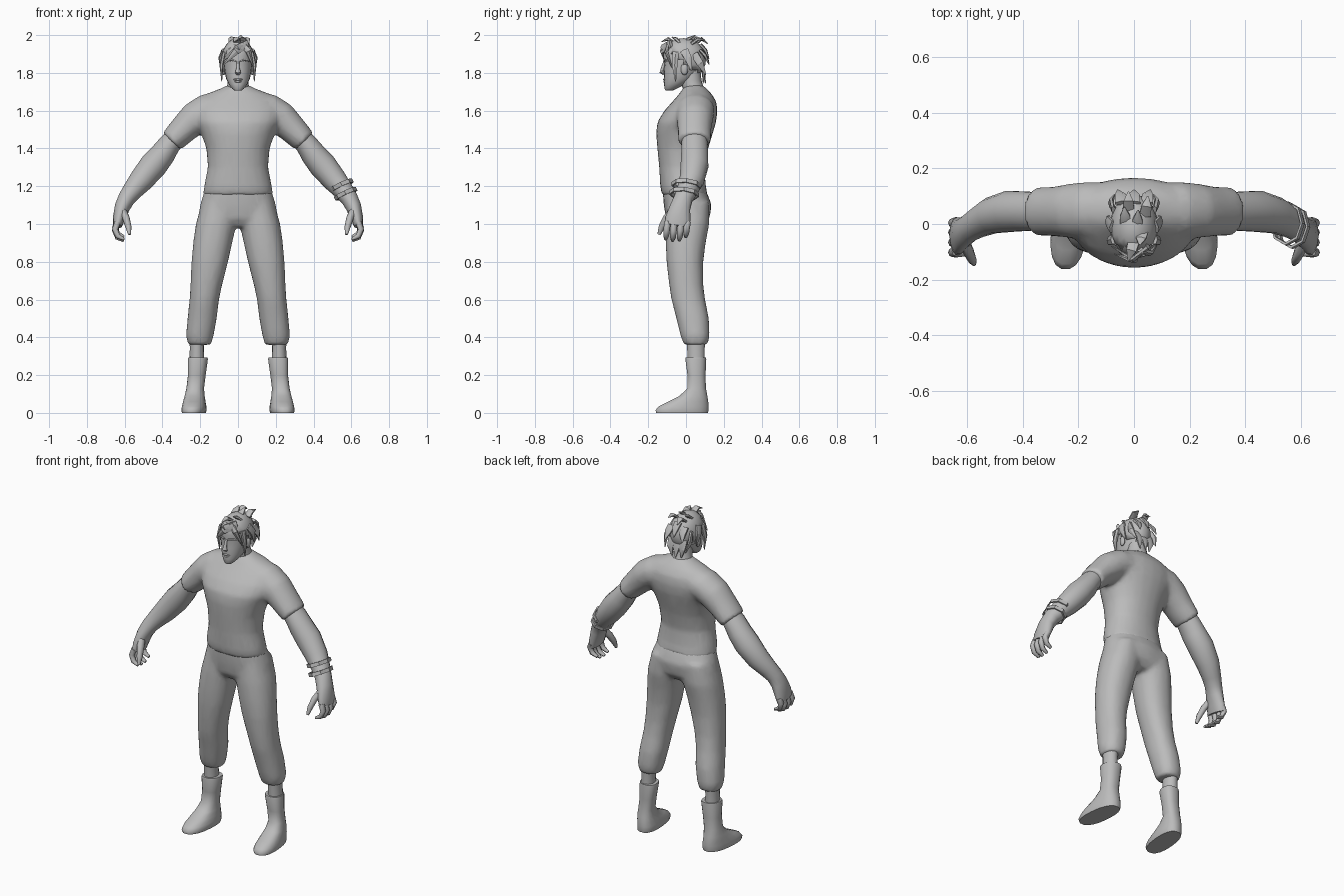
import bpy, bmesh, math
from mathutils import Vector

grey = bpy.data.materials.new("plain grey")
grey.diffuse_color = (0.5, 0.5, 0.5, 1)


def oval(c, u, v, n, power=2.0):
    """Closed cross-section: centre c, half axes u and v, n points."""
    pts = []
    for i in range(n):
        a = 2 * math.pi * i / n
        ca, sa = math.cos(a), math.sin(a)
        pts.append(c + u * math.copysign(abs(ca) ** (2 / power), ca)
                   + v * math.copysign(abs(sa) ** (2 / power), sa))
    return pts


def skin(bm, rings):
    """Bridge cross-sections and cap both ends."""
    vs = [[bm.verts.new(p) for p in r] for r in rings]
    n = len(vs[0])
    for a, b in zip(vs, vs[1:]):
        for i in range(n):
            bm.faces.new((a[i], a[(i + 1) % n], b[(i + 1) % n], b[i]))
    bm.faces.new(vs[0])
    bm.faces.new(vs[-1])


def stack(bm, rows, n=16, side=1, power=2.0, splay=0.0):
    """Upright loft; rows are (z, x_min, x_max, y_front, y_back)."""
    rings = []
    for z, x0, x1, y0, y1 in rows:
        ring = oval(Vector(((x0 + x1) / 2, (y0 + y1) / 2, z)),
                    Vector(((x1 - x0) / 2, 0, 0)), Vector((0, (y1 - y0) / 2, 0)), n, power)
        rings.append([Vector((side * (p.x - splay * p.y), p.y, p.z)) for p in ring])
    skin(bm, rings)


def tube(bm, rows, n=12, side=1, ref=(0, 1, 0)):
    """Loft along a path; rows are (x, y, z, half thickness, half width along ref)."""
    pts = [Vector(r[:3]) for r in rows]
    rings = []
    for i, r in enumerate(rows):
        t = (pts[min(i + 1, len(pts) - 1)] - pts[max(i - 1, 0)]).normalized()
        v = Vector(ref)
        v = (v - t * v.dot(t)).normalized()
        u = v.cross(t)
        rings.append([Vector((side * p.x, p.y, p.z))
                      for p in oval(pts[i], u * r[3], v * r[4], n)])
    skin(bm, rings)


def ball(bm, c, size, seg=12):
    new = bmesh.ops.create_uvsphere(bm, u_segments=seg, v_segments=seg // 2 + 2, radius=1)["verts"]
    for v in new:
        v.co = Vector(c) + Vector((v.co.x * size[0], v.co.y * size[1], v.co.z * size[2]))


def finish(bm, name, blend=False, angle=50):
    bmesh.ops.recalc_face_normals(bm, faces=bm.faces)
    me = bpy.data.meshes.new(name)
    bm.to_mesh(me)
    bm.free()
    me.materials.append(grey)
    ob = bpy.data.objects.new(name, me)
    bpy.context.collection.objects.link(ob)
    bpy.ops.object.select_all(action='DESELECT')
    bpy.context.view_layer.objects.active = ob
    ob.select_set(True)
    bpy.ops.object.shade_smooth_by_angle(angle=math.radians(angle))
    if blend:  # melt overlapping volumes into one cloth surface
        m = ob.modifiers.new("blend", 'REMESH')
        m.mode, m.voxel_size, m.use_smooth_shade = 'VOXEL', 0.013, True
        s = ob.modifiers.new("soften", 'SMOOTH')
        s.factor, s.iterations = 0.5, 8
        d = ob.modifiers.new("reduce", 'DECIMATE')
        d.ratio = 0.3
    return ob


# Shirt: torso with two short sleeves
bm = bmesh.new()
torso = [(1.15, .186, -.127, .118), (1.2, .180, -.137, .105), (1.3, .160, -.142, .098),
         (1.4, .168, -.152, .118), (1.48, .195, -.158, .142), (1.54, .225, -.152, .160),
         (1.6, .235, -.115, .167), (1.65, .215, -.07, .160), (1.69, .165, -.035, .135),
         (1.72, .085, -.015, .105), (1.735, .06, -.005, .09)]
stack(bm, [(z, -x, x, f, b) for z, x, f, b in torso], 24, power=2.15)
for s in (1, -1):
    tube(bm, [(.09, .05, 1.61, .085, .10), (.165, .05, 1.60, .09, .102),
              (.228, .047, 1.56, .088, .098), (.285, .045, 1.505, .077, .09),
              (.352, .045, 1.437, .066, .087)], 20, s)
finish(bm, "shirt", blend=True)

# Trousers: pelvis and two gathered legs
bm = bmesh.new()
pelvis = [(.985, .17, -.075, .09), (1.03, .212, -.107, .125), (1.1, .202, -.118, .136),
          (1.15, .186, -.122, .118), (1.2, .170, -.125, .095)]
stack(bm, [(z, -x, x, f, b) for z, x, f, b in pelvis], 24, power=2.2)
for s in (1, -1):
    stack(bm, [(1.12, .01, .19, -.10, .125), (1.0, .008, .224, -.108, .124),
               (.9, .03, .238, -.108, .105), (.8, .052, .247, -.104, .092),
               (.68, .083, .252, -.09, .092), (.6, .10, .257, -.078, .102),
               (.5, .112, .268, -.052, .122), (.41, .128, .276, -.03, .126),
               (.36, .142, .265, -.012, .115)], 18, s, 2.2)
finish(bm, "trousers", blend=True)

# Limbs, hands and boots on both sides
for s, label in ((1, "left"), (-1, "right")):
    bm = bmesh.new()
    tube(bm, [(.29, .045, 1.50, .05, .06), (.36, .045, 1.425, .059, .07),
              (.40, .046, 1.368, .067, .073), (.447, .045, 1.312, .073, .075),
              (.512, .030, 1.232, .065, .066), (.560, .005, 1.175, .053, .055),
              (.590, -.014, 1.135, .046, .050), (.612, -.03, 1.09, .041, .055),
              (.630, -.042, 1.03, .033, .068), (.638, -.048, .99, .024, .066)], 14, s)
    finish(bm, label + "_arm")

    bm = bmesh.new()
    for k, y in enumerate((-.098, -.062, -.026, .008)):
        drop = (0, .008, .006, -.012)[k]
        tube(bm, [(.637, y, 1.01, .017, .018), (.651, y - .004, .972 - drop, .016, .017),
                  (.637, y - .007, .936 - drop, .014, .015),
                  (.604, y - .009, .920 - drop, .008, .009)], 8, s)
    tube(bm, [(.612, -.06, 1.075, .02, .024), (.592, -.102, 1.03, .019, .022),
              (.580, -.128, .985, .016, .017), (.574, -.143, .945, .008, .009)], 8, s)
    finish(bm, label + "_fingers")

    bm = bmesh.new()
    stack(bm, [(.40, .178, .257, .0, .105), (.34, .18, .255, .005, .10),
               (.27, .178, .258, .008, .10)], 14, s)
    finish(bm, label + "_ankle")

    bm = bmesh.new()
    stack(bm, [(.292, .166, .268, -.002, .107), (.285, .164, .27, -.004, .108),
               (.2, .176, .27, .007, .104), (.13, .185, .278, .006, .106),
               (.09, .180, .286, -.035, .114), (.06, .174, .291, -.095, .119),
               (.035, .168, .294, -.145, .121), (.015, .166, .296, -.163, .121),
               (0, .170, .293, -.16, .118)], 18, s, 2.4, .09)
    finish(bm, label + "_boot", angle=60)

# Neck
bm = bmesh.new()
stack(bm, [(1.66, -.08, .08, .0, .125), (1.72, -.059, .059, -.018, .095),
           (1.76, -.054, .054, -.03, .082), (1.83, -.052, .052, -.035, .075)], 16)
finish(bm, "neck")

# Head with tapering jaw
bm = bmesh.new()
head = [(1.706, .018, -.108, -.072), (1.716, .031, -.114, -.05), (1.74, .049, -.116, -.005),
        (1.77, .063, -.117, .04), (1.81, .071, -.117, .07), (1.85, .076, -.114, .085),
        (1.89, .077, -.12, .09), (1.93, .07, -.11, .083), (1.96, .05, -.082, .06),
        (1.975, .022, -.045, .025)]
stack(bm, [(z, -x, x, f, b) for z, x, f, b in head], 20, power=2.15)
finish(bm, "head")

# Face details
bm = bmesh.new()
tube(bm, [(0, -.113, 1.86, .006, .007), (0, -.124, 1.825, .009, .009),
          (0, -.129, 1.803, .011, .015), (0, -.117, 1.793, .006, .012)], 8, ref=(1, 0, 0))
finish(bm, "nose")
bm = bmesh.new()
ball(bm, (0, -.114, 1.765), (.024, .008, .006))
ball(bm, (0, -.112, 1.754), (.019, .008, .006))
finish(bm, "lips")
bm = bmesh.new()
for s in (1, -1):
    tube(bm, [(.012, -.116, 1.862, .006, .005), (.035, -.112, 1.868, .006, .006),
              (.06, -.088, 1.862, .004, .004)], 6, s, (0, 0, 1))
finish(bm, "brows")
bm = bmesh.new()
for s in (1, -1):
    ball(bm, (s * .077, -.008, 1.82), (.011, .02, .032), 10)
finish(bm, "ears")

# Hair cap, trimmed along a hairline sloping down to the nape
bm = bmesh.new()
ball(bm, (0, -.012, 1.872), (.087, .118, .112), 20)
cut = [f for f in bm.faces if f.calc_center_median().z < 1.855 - .95 * f.calc_center_median().y
       or f.calc_center_median().z < 1.775]
bmesh.ops.delete(bm, geom=cut, context='FACES')
cap = finish(bm, "hair_cap")
sol = cap.modifiers.new("thickness", 'SOLIDIFY')
sol.thickness = 0.012


# Hair locks: flat tapering blades (root, bend, tip, width, flat direction)
def lock(bm, root, bend, tip, w, ref):
    tube(bm, [(*root, .010, w), (*bend, .010, w * .85), (*tip, .002, .003)], 6, 1, ref)


bm = bmesh.new()
# swept fringe
lock(bm, (.04, -.095, 1.945), (-.01, -.128, 1.915), (-.07, -.108, 1.85), .024, (0, 0, 1))
lock(bm, (.05, -.08, 1.955), (.0, -.125, 1.935), (-.08, -.08, 1.865), .022, (0, 0, 1))
lock(bm, (.02, -.09, 1.95), (.055, -.105, 1.915), (.082, -.075, 1.83), .02, (0, 0, 1))
# side locks in front of the ears
for s in (1, -1):
    lock(bm, (s * .074, -.055, 1.91), (s * .088, -.06, 1.84), (s * .086, -.055, 1.755), .02, (0, 1, 0))
    lock(bm, (s * .078, -.01, 1.92), (s * .094, .01, 1.88), (s * .09, .03, 1.81), .026, (0, 1, 0))
    lock(bm, (s * .07, .045, 1.90), (s * .083, .075, 1.85), (s * .07, .105, 1.79), .024, (0, 0, 1))
# layered back spikes and nape
for x, z in ((-.045, 1.90), (0, 1.92), (.045, 1.89)):
    lock(bm, (x, .075, z + .03), (x * 1.1, .103, z), (x * 1.3, .122, z - .045), .026, (1, 0, 0))
for x in (-.04, 0, .04):
    lock(bm, (x, .075, 1.85), (x, .094, 1.80), (x * .8, .103 - abs(x) * .3, 1.745), .026, (1, 0, 0))
# tousled crown
for x, y, tx, ty, tz in ((0, -.06, -.02, -.13, 1.965), (.03, -.03, .02, -.075, 1.99),
                         (-.03, 0, -.035, .06, 1.992), (.01, -.02, .015, .05, 2.0),
                         (.04, .03, .05, .10, 1.975), (-.02, .05, -.02, .115, 1.955)):
    lock(bm, (x, y, 1.955), ((x + tx) / 2, (y + ty) / 2, 1.98), (tx, ty, tz), .024, (1, 0, 0))
finish(bm, "hair_locks", angle=30)

# Two angular bracelets on the left wrist
for k, (x, y, z) in enumerate(((.550, .002, 1.205), (.570, -.010, 1.160))):
    bm = bmesh.new()
    axis = Vector((.42, -.1, -.9)).normalized()
    v = (Vector((0, 1, 0)) - axis * axis.y).normalized()
    u = v.cross(axis)
    loops = []
    for r, h in ((1, -.011), (1, .011), (.88, .011), (.88, -.011)):
        pts = oval(Vector((x, y, z)) + axis * h, u * .064 * r, v * .079 * r, 8)
        loops.append([bm.verts.new(p) for p in pts])
    for j in range(4):
        a, b = loops[j], loops[(j + 1) % 4]
        for i in range(8):
            bm.faces.new((a[i], a[(i + 1) % 8], b[(i + 1) % 8], b[i]))
    finish(bm, "bracelet_upper" if k == 0 else "bracelet_lower", angle=30)
